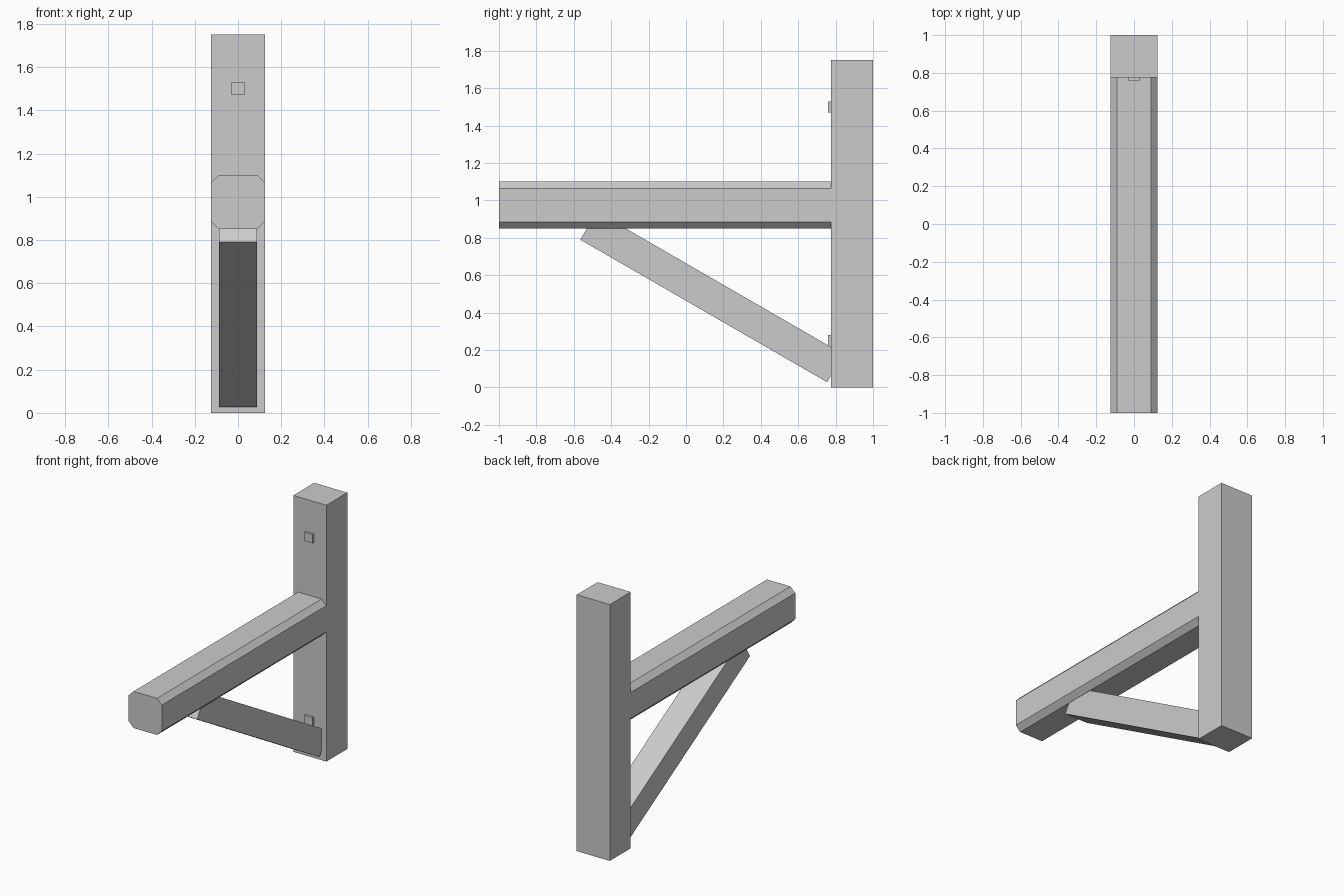
import bpy
import bmesh

if "Cube" in bpy.data.objects:
    bpy.data.objects.remove(bpy.data.objects["Cube"])

grey = bpy.data.materials.new("plain_grey")
grey.diffuse_color = (0.6, 0.6, 0.6, 1)
grey.use_nodes = True
grey.node_tree.nodes["Principled BSDF"].inputs["Base Color"].default_value = grey.diffuse_color


def prism(name, profile, axis, start, end):
    """Extrude a closed 2D profile along x (profile is y,z) or y (profile is x,z)."""
    bm = bmesh.new()

    def place(p, t):
        return (t, p[0], p[1]) if axis == "x" else (p[0], t, p[1])

    a = [bm.verts.new(place(p, start)) for p in profile]
    b = [bm.verts.new(place(p, end)) for p in profile]
    bm.faces.new(a)
    bm.faces.new(b[::-1])
    n = len(profile)
    for i in range(n):
        j = (i + 1) % n
        bm.faces.new((a[j], a[i], b[i], b[j]))
    bmesh.ops.recalc_face_normals(bm, faces=bm.faces)
    mesh = bpy.data.meshes.new(name)
    bm.to_mesh(mesh)
    bm.free()
    mesh.materials.append(grey)
    obj = bpy.data.objects.new(name, mesh)
    bpy.context.collection.objects.link(obj)
    return obj


def rect(u0, u1, v0, v1):
    return [(u0, v0), (u1, v0), (u1, v1), (u0, v1)]


# Upright post
W = 0.125
prism("post", rect(0.775, 1.0, 0, 1.75), "x", -W, W)

# Horizontal beam with chamfered long edges
lo, hi, c = 0.85, 1.10, 0.036
beam = [(-W + c, lo), (W - c, lo), (W, lo + c), (W, hi - c),
        (W - c, hi), (-W + c, hi), (-W, hi - c), (-W, lo + c)]
prism("beam", beam, "y", -1.0, 0.775)

# Diagonal brace, its square ends let into beam and post
brace = [(-0.565, 0.79), (0.755, 0.028), (0.842, 0.178), (-0.478, 0.94)]
prism("brace", brace, "x", -0.0875, 0.0875)

# Square pegs on the post's front face
for name, z in (("upper_peg", 1.50), ("lower_peg", 0.25)):
    prism(name, rect(0.76, 0.80, z - 0.03, z + 0.03), "x", -0.03, 0.03)
